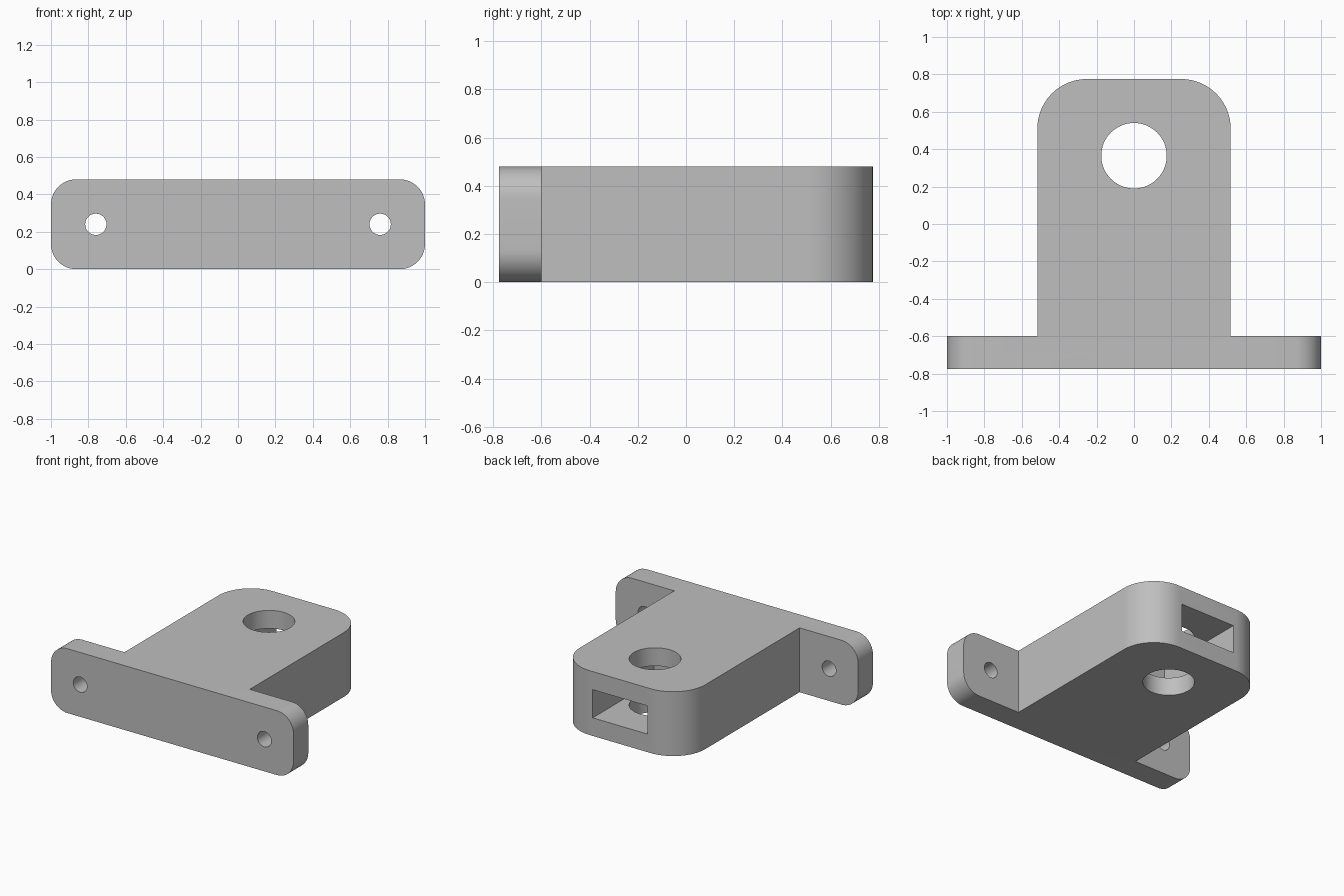
import bpy, bmesh, math
from mathutils import Matrix, Vector

old = bpy.data.objects.get("Cube")
if old:
    bpy.data.objects.remove(old, do_unlink=True)

HEIGHT, MID = 0.48, 0.24
FRONT, BACK, FLANGE_BACK = -0.775, 0.775, -0.60
ARM = 0.517                  # half width of the arm
HOLE_Y, SCREW_X = 0.365, 0.76


def arc(cx, cy, r, start, sweep, steps):
    return [(cx + r * math.cos(start + sweep * i / steps),
             cy + r * math.sin(start + sweep * i / steps)) for i in range(steps + 1)]


def circle(cx, cy, r, sides, turn=0.0):
    return arc(cx, cy, r, turn, 2 * math.pi, sides)[:-1]


def rect(x0, y0, x1, y1):
    return [(x0, y0), (x1, y0), (x1, y1), (x0, y1)]


def prism(name, outline, low, high, axis="z"):
    """Extrude an outline along z (drawn in x, y) or along y (drawn in x, z)."""
    bm = bmesh.new()
    face = bm.faces.new([bm.verts.new((a, b, low)) for a, b in outline])
    side = bmesh.ops.extrude_face_region(bm, geom=[face])["geom"]
    bmesh.ops.translate(bm, vec=Vector((0, 0, high - low)),
                        verts=[v for v in side if isinstance(v, bmesh.types.BMVert)])
    if axis == "y":
        bm.transform(Matrix(((1, 0, 0, 0), (0, 0, 1, 0), (0, 1, 0, 0), (0, 0, 0, 1))))
    bmesh.ops.recalc_face_normals(bm, faces=bm.faces)
    mesh = bpy.data.meshes.new(name)
    bm.to_mesh(mesh)
    bm.free()
    obj = bpy.data.objects.new(name, mesh)
    bpy.context.collection.objects.link(obj)
    return obj


def carve(target, cutter, operation="DIFFERENCE"):
    mod = target.modifiers.new(cutter.name, "BOOLEAN")
    mod.operation, mod.solver, mod.object = operation, "EXACT", cutter
    cutter.hide_render = True
    bpy.context.view_layer.objects.active = target
    bpy.ops.object.modifier_apply(modifier=mod.name)
    bpy.data.objects.remove(cutter, do_unlink=True)


# T-shaped plan with rounded arm end
quarter, r = math.pi / 2, 0.265
plan = [(-1.1, FRONT), (1.1, FRONT), (1.1, FLANGE_BACK), (ARM, FLANGE_BACK)]
plan += arc(ARM - r, BACK - r, r, 0, quarter, 16)
plan += arc(r - ARM, BACK - r, r, quarter, quarter, 16)
plan += [(-ARM, FLANGE_BACK), (-1.1, FLANGE_BACK)]
bracket = prism("mounting_bracket", plan, -0.2, 0.7)

# Rounded front silhouette
r = 0.135
face = []
for i, (sx, cz) in enumerate([(1, HEIGHT - r), (-1, HEIGHT - r), (-1, r), (1, r)]):
    face += arc(sx * (1 - r), cz, r, i * quarter, quarter, 12)
carve(bracket, prism("front_silhouette", face, -1, 1, "y"), "INTERSECT")

# Nut slot from the back end, then the vertical bore through it
carve(bracket, prism("slot_cutter", rect(-0.227, 0.135, 0.227, 0.345), 0.05, 1, "y"))
carve(bracket, prism("bore_cutter", circle(0, HOLE_Y, 0.175, 64), -0.2, 0.7))

# Screw holes with hexagonal nut pockets behind the flange
for s in (-1, 1):
    carve(bracket, prism("pocket_cutter", circle(s * SCREW_X, MID, 0.116, 6, quarter),
                         FLANGE_BACK - 0.08, FLANGE_BACK + 0.1, "y"))
    carve(bracket, prism("screw_cutter", circle(s * SCREW_X, MID, 0.057, 32), -1, -0.5, "y"))

# Plain grey finish
grey = bpy.data.materials.new("light_grey")
grey.use_nodes = True
color = (0.52, 0.52, 0.52, 1)
grey.diffuse_color = color
grey.node_tree.nodes["Principled BSDF"].inputs["Base Color"].default_value = color
bracket.data.materials.clear()
bracket.data.materials.append(grey)

bpy.ops.object.select_all(action="DESELECT")
bracket.select_set(True)
bpy.context.view_layer.objects.active = bracket
bpy.ops.object.shade_smooth_by_angle(angle=math.radians(30))
